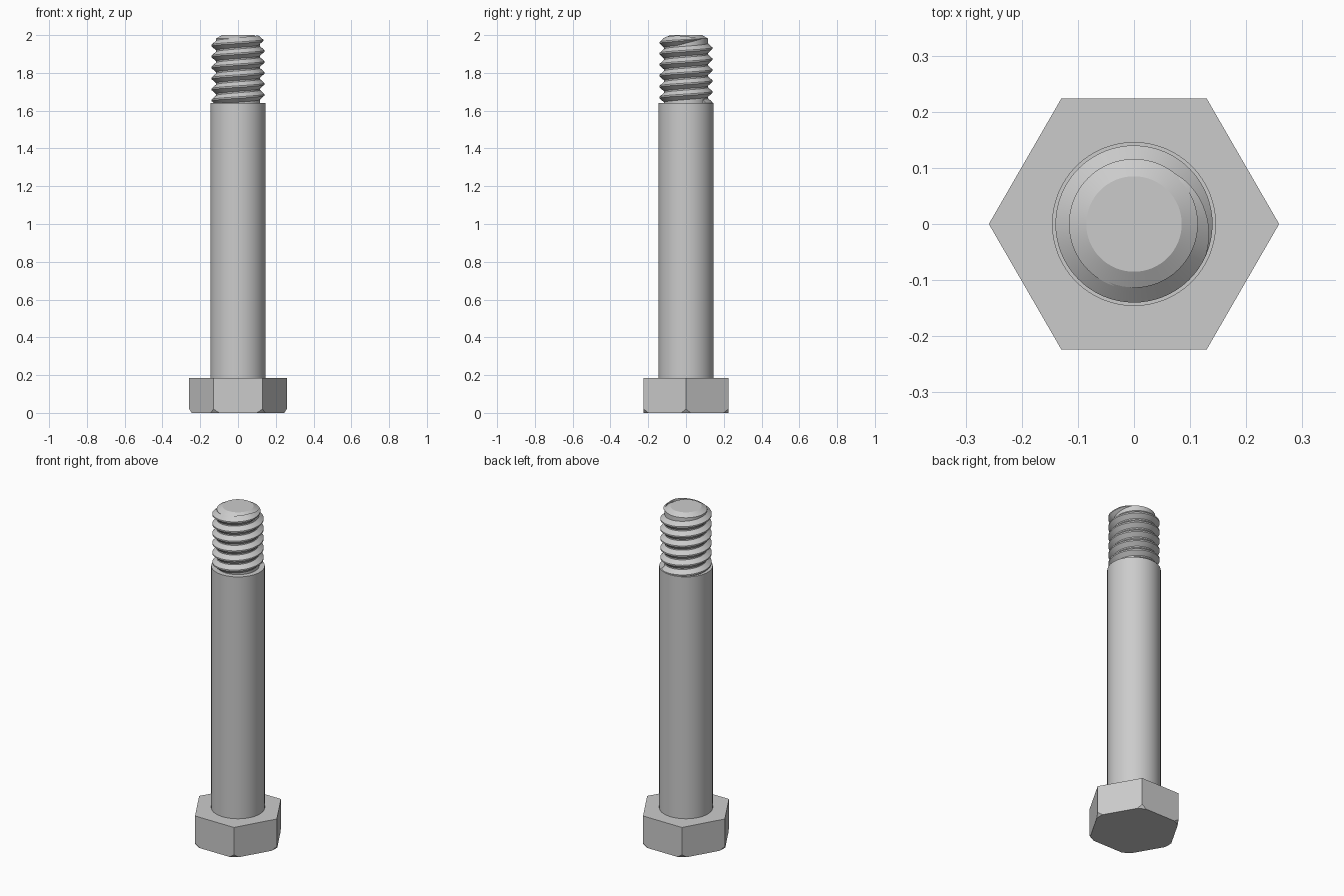
import bpy, bmesh, math

cube = bpy.data.objects.get("Cube")
if cube:
    bpy.data.objects.remove(cube, do_unlink=True)

steel = bpy.data.materials.new("grey_steel")
steel.use_nodes = True
COLOUR = (0.6, 0.6, 0.6, 1)
steel.diffuse_color = COLOUR
steel.node_tree.nodes["Principled BSDF"].inputs["Base Color"].default_value = COLOUR


def skin(name, rings, closed, smooth_angle):
    """Join rows of points into a capped surface; closed rows wrap round."""
    bm = bmesh.new()
    rows = [[bm.verts.new(p) for p in ring] for ring in rings]
    n = len(rows[0])
    for low, high in zip(rows, rows[1:]):
        for i in range(n if closed else n - 1):
            j = (i + 1) % n
            bm.faces.new((low[i], low[j], high[j], high[i]))
    bm.faces.new(rows[0])
    bm.faces.new(rows[-1])
    bmesh.ops.remove_doubles(bm, verts=bm.verts, dist=1e-5)
    bmesh.ops.recalc_face_normals(bm, faces=bm.faces)
    mesh = bpy.data.meshes.new(name)
    bm.to_mesh(mesh)
    bm.free()
    mesh.materials.append(steel)
    obj = bpy.data.objects.new(name, mesh)
    bpy.context.collection.objects.link(obj)
    bpy.ops.object.select_all(action="DESELECT")
    obj.select_set(True)
    bpy.context.view_layer.objects.active = obj
    bpy.ops.object.shade_smooth_by_angle(angle=math.radians(smooth_angle))
    return obj


def polar(r, a, z):
    return (r * math.cos(a), r * math.sin(a), z)


# Hexagonal head with its lower corners trimmed by a cone
FLAT, CHAMFER_R, SLOPE, HEAD_TOP = 0.224, 0.245, 1.5, 0.185
bottom, trim, top = [], [], []
for k in range(120):
    a = math.tau * k / 120
    from_flat = a % (math.pi / 3) - math.pi / 6
    r = FLAT / math.cos(from_flat)
    bottom.append(polar(min(r, CHAMFER_R), a, 0))
    trim.append(polar(r, a, max(0, r - CHAMFER_R) * SLOPE))
    top.append(polar(r, a, HEAD_TOP))
skin("hex_head", [bottom, trim, top], True, 20)

# Plain shank, stepping in to the threaded core with a chamfered tip
SIDES, SHOULDER, CORE = 96, 1.64, 0.116
profile = [(0.146, 0.18), (0.146, SHOULDER), (CORE, SHOULDER),
           (CORE, 1.982), (0.085, 2.0)]
skin("shank", [[polar(r, math.tau * k / SIDES, z) for k in range(SIDES)]
               for r, z in profile], True, 25)

# Right-handed thread ridge, fading into the core at its upper end
PITCH, CREST, STEPS = 0.058, 0.14, 64
END = math.radians(50)
FADE = math.radians(75)
TURNS = 6
ridge = []
for k in range(TURNS * STEPS + 1):
    a = END - math.tau * (TURNS - k / STEPS)
    z = 1.974 + PITCH * a / math.tau
    f = min(1, (END - a) / FADE + 0.02)
    root, crest = CORE - 0.003, CORE + (CREST - CORE) * f
    half = 0.028 * f
    ridge.append([polar(root, a, z - half), polar(crest, a, z - 0.004 * f),
                  polar(crest, a, z + 0.004 * f), polar(root, a, z + half)])
skin("thread", ridge, True, 30)
